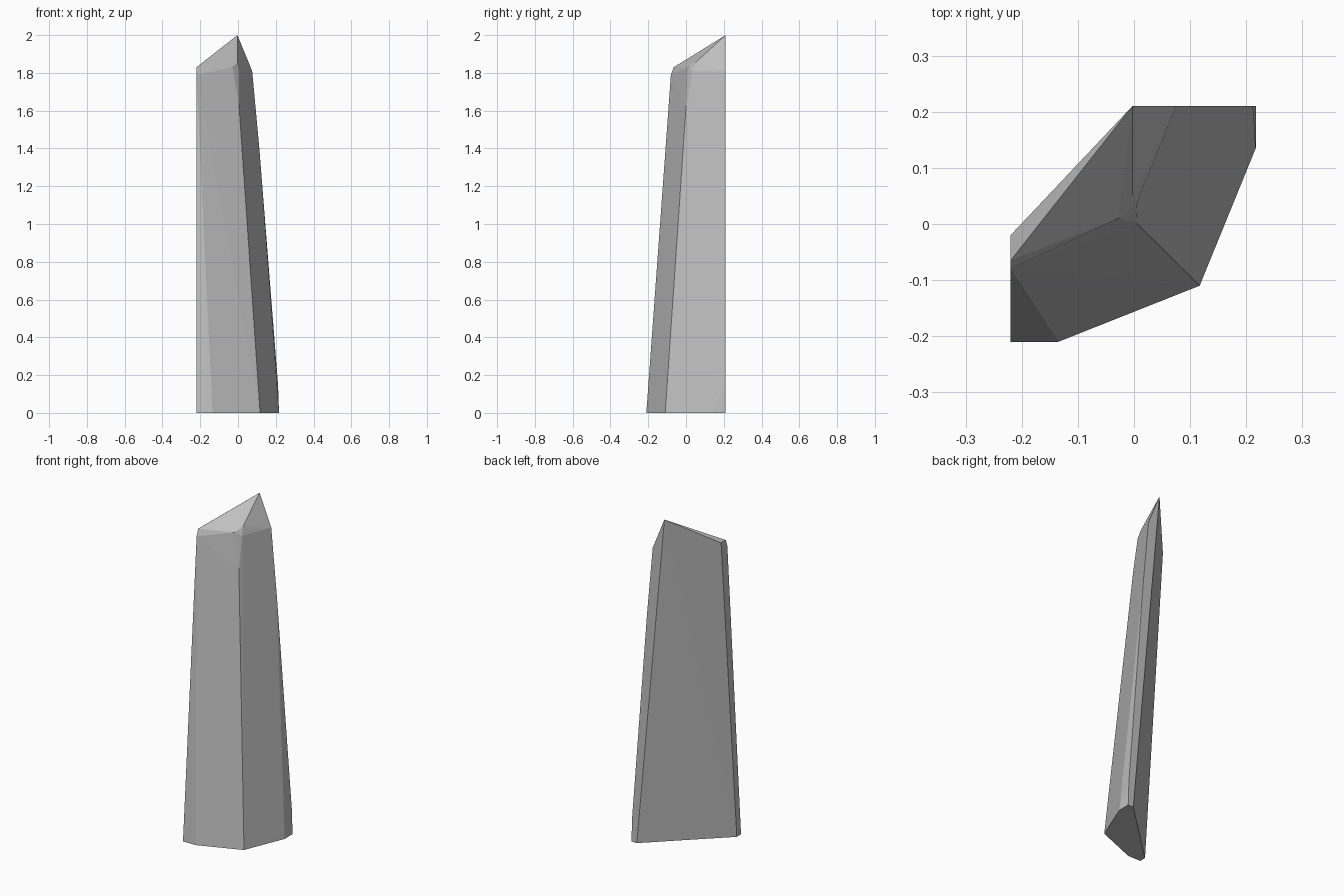
import bpy
import bmesh

if "Cube" in bpy.data.objects:
    bpy.data.objects.remove(bpy.data.objects["Cube"])

grey = bpy.data.materials.new("stone grey")
grey.diffuse_color = (0.53, 0.53, 0.53, 1)
grey.use_nodes = True
grey.node_tree.nodes["Principled BSDF"].inputs["Base Color"].default_value = grey.diffuse_color

# Corners of the leaning crystal, by level
base = [(-0.22, -0.17), (-0.22, -0.21), (-0.135, -0.21), (0.117, -0.11),
        (0.217, 0.135), (0.217, 0.21), (0.181, 0.21)]
corners = [(x, y, 0) for x, y in base]
corners += [
    (0.212, 0.21, 0.15), (0.113, 0.21, 1.4), (0.075, 0.21, 1.81),     # back right edge
    (0.006, 0.0, 1.62), (0.004, 0.035, 1.81),                         # front ridge
    (-0.22, -0.08, 1.79), (-0.22, -0.065, 1.83), (-0.22, -0.02, 1.83),  # left shoulder
    (-0.028, 0.01, 1.83), (-0.003, 0.05, 1.855),                      # front shoulder
    (-0.003, 0.21, 2.0),                                              # tip
]

# Wrap the corners in flat facets
bm = bmesh.new()
for c in corners:
    bm.verts.new(c)
hull = bmesh.ops.convex_hull(bm, input=bm.verts)
loose = [v for v in bm.verts if not v.link_faces]
bmesh.ops.delete(bm, geom=loose, context='VERTS')
bmesh.ops.dissolve_limit(bm, angle_limit=0.01, verts=bm.verts, edges=bm.edges)
bmesh.ops.recalc_face_normals(bm, faces=bm.faces)

mesh = bpy.data.meshes.new("crystal_shard")
bm.to_mesh(mesh)
bm.free()
mesh.materials.append(grey)
shard = bpy.data.objects.new("crystal_shard", mesh)
bpy.context.collection.objects.link(shard)
